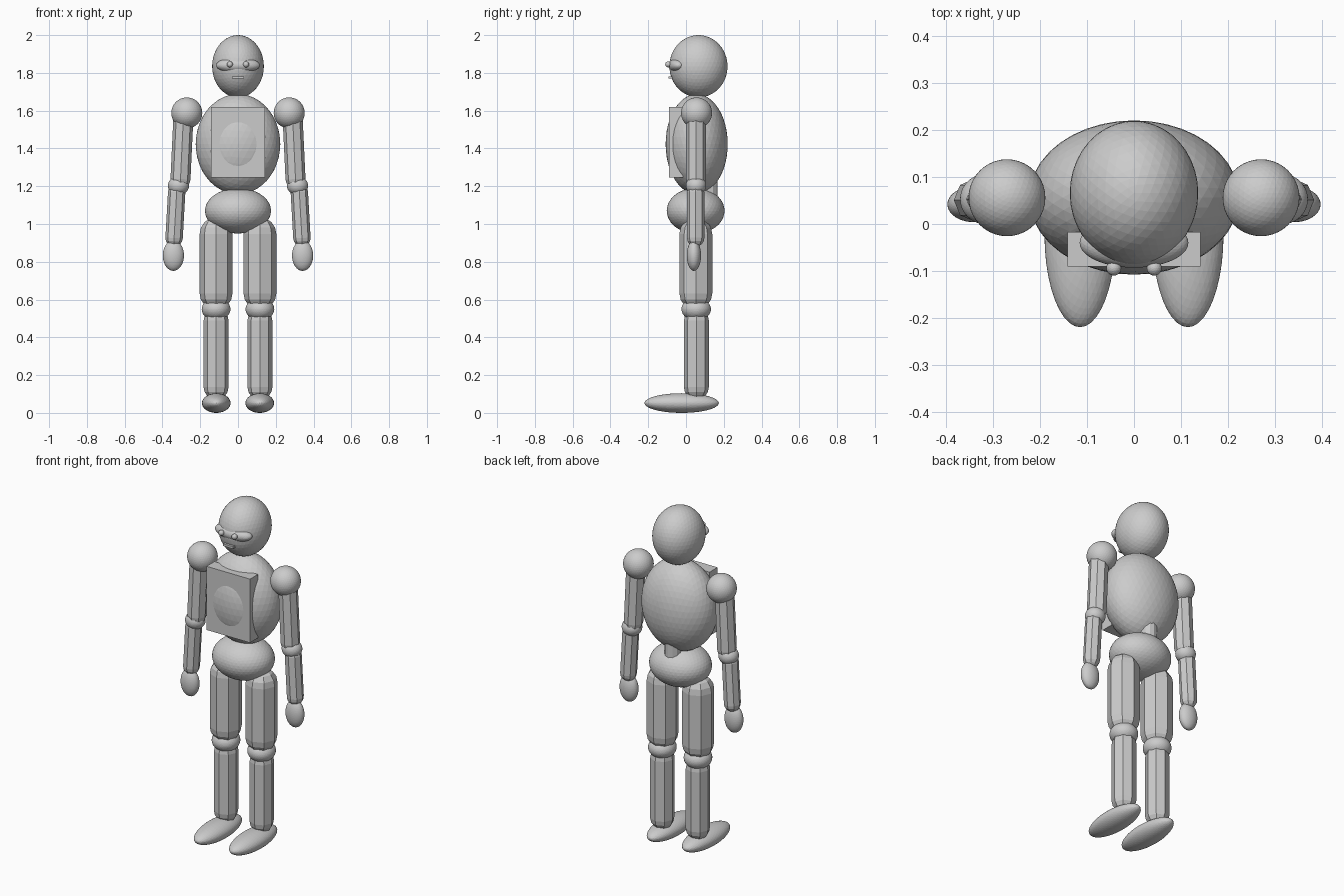
import bpy, bmesh
from math import sin, cos, pi
from mathutils import Vector

if "Cube" in bpy.data.objects:
    bpy.data.objects.remove(bpy.data.objects["Cube"])


def finish(bm, name):
    bmesh.ops.recalc_face_normals(bm, faces=bm.faces)
    me = bpy.data.meshes.new(name)
    bm.to_mesh(me)
    bm.free()
    ob = bpy.data.objects.new(name, me)
    bpy.context.collection.objects.link(ob)
    return ob


def ball(name, centre, radii, sub=4):
    bm = bmesh.new()
    bmesh.ops.create_icosphere(bm, subdivisions=sub, radius=1)
    bmesh.ops.scale(bm, vec=radii, verts=bm.verts)
    bmesh.ops.translate(bm, vec=centre, verts=bm.verts)
    return finish(bm, name)


def box(name, lo, hi):
    lo, hi = Vector(lo), Vector(hi)
    bm = bmesh.new()
    bmesh.ops.create_cube(bm, size=1)
    bmesh.ops.scale(bm, vec=hi - lo, verts=bm.verts)
    bmesh.ops.translate(bm, vec=(lo + hi) / 2, verts=bm.verts)
    return finish(bm, name)


def capsule(name, a, b, r, sides=8, rings=4):
    """Faceted capsule whose rounded tips lie at a (bottom) and b (top)."""
    a, b = Vector(a), Vector(b)
    axis = (b - a).normalized()
    rot = Vector((0, 0, 1)).rotation_difference(axis)
    half = (b - a).length / 2 - r
    prof = [(r * cos(t), -half - r * sin(t))
            for t in (pi / 2 * (1 - i / rings) for i in range(1, rings + 1))]
    prof += [(q, -z) for q, z in reversed(prof)]
    bm = bmesh.new()

    def vert(x, y, z):
        return bm.verts.new((a + b) / 2 + rot @ Vector((x, y, z)))

    loops = [[vert(q * cos(2 * pi * k / sides), q * sin(2 * pi * k / sides), z)
              for k in range(sides)] for q, z in prof]
    tips = vert(0, 0, -half - r), vert(0, 0, half + r)
    for k in range(sides):
        n = (k + 1) % sides
        for p, q in zip(loops, loops[1:]):
            bm.faces.new((p[k], p[n], q[n], q[k]))
        bm.faces.new((tips[0], loops[0][n], loops[0][k]))
        bm.faces.new((tips[1], loops[-1][k], loops[-1][n]))
    return finish(bm, name)


# Head and face
ball("head", (0, 0.066, 1.835), (0.137, 0.154, 0.165))
ball("visor", (0, -0.04, 1.84), (0.116, 0.053, 0.042))
box("mouth", (-0.032, -0.092, 1.769), (0.032, -0.06, 1.782))

# Trunk
ball("chest", (0, 0.0565, 1.423), (0.224, 0.1645, 0.265))
box("chest_plate", (-0.142, -0.091, 1.245), (0.142, -0.017, 1.62))
capsule("spine", (0, 0.12, 1.03), (0, 0.12, 1.4), 0.047, sides=12)
ball("pelvis", (0, 0.051, 1.07), (0.175, 0.153, 0.12))

# Paired parts
for s, side in ((-1, "right"), (1, "left")):
    ball(side + "_eye", (s * 0.043, -0.094, 1.845), (0.016,) * 3, 3)
    ball(side + "_shoulder", (s * 0.271, 0.056, 1.588), (0.082,) * 3)
    capsule(side + "_upper_arm", (s * 0.307, 0.053, 1.185), (s * 0.287, 0.053, 1.61), 0.053)
    ball(side + "_elbow", (s * 0.315, 0.053, 1.203), (0.056, 0.054, 0.05))
    capsule(side + "_forearm", (s * 0.341, 0.051, 0.88), (s * 0.322, 0.051, 1.215), 0.046)
    ball(side + "_hand", (s * 0.342, 0.042, 0.833), (0.056, 0.038, 0.081))
    capsule(side + "_thigh", (s * 0.116, 0.052, 0.546), (s * 0.116, 0.052, 1.035), 0.087)
    ball(side + "_knee", (s * 0.116, 0.054, 0.549), (0.076, 0.078, 0.06))
    capsule(side + "_shin", (s * 0.116, 0.055, 0.07), (s * 0.116, 0.055, 0.555), 0.066)
    ball(side + "_foot", (s * 0.115, -0.023, 0.052), (0.076, 0.197, 0.052))
